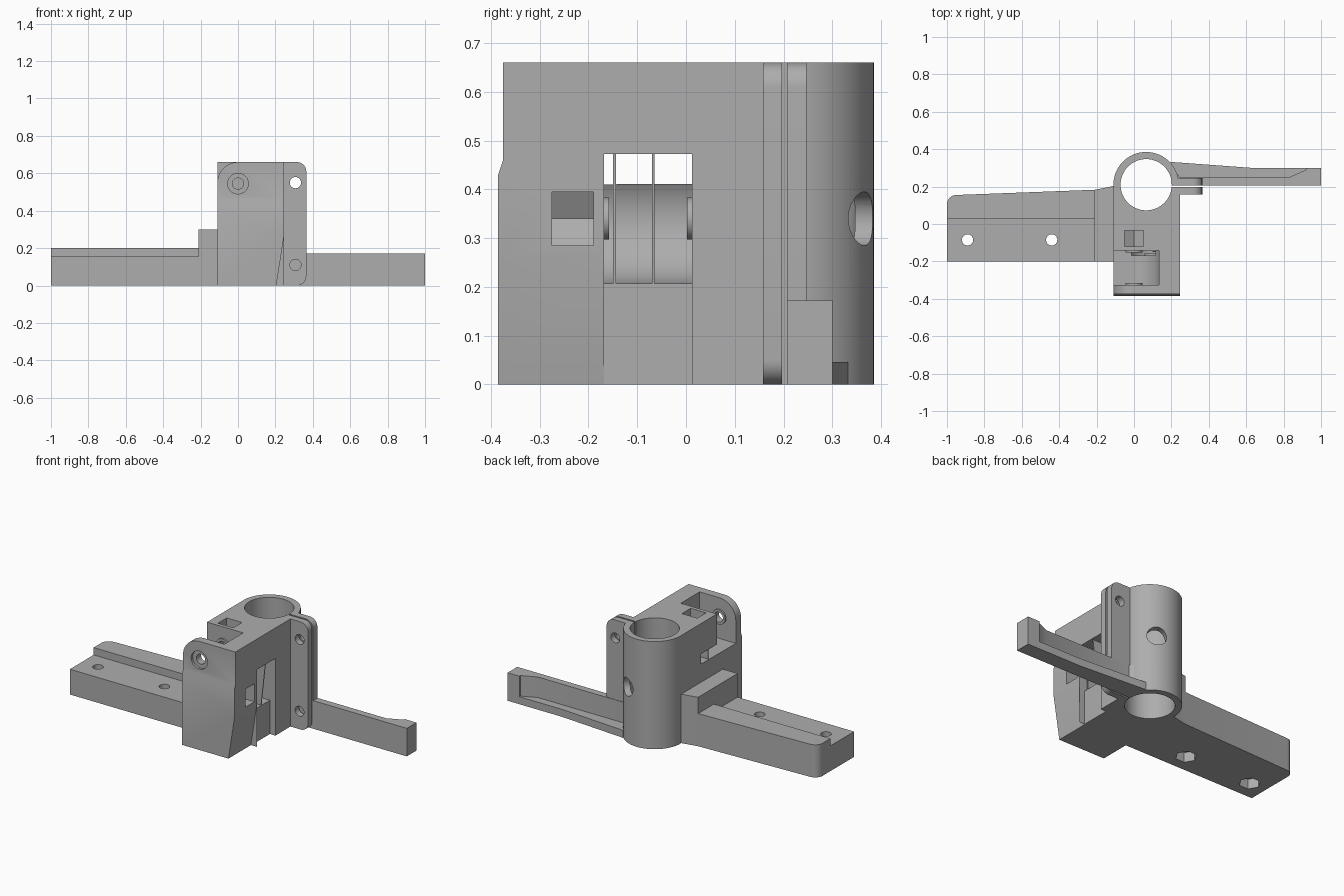
import bpy, bmesh
from math import sin, cos, radians, pi
from mathutils import Matrix, Vector

cube = bpy.data.objects.get("Cube")
if cube:
    bpy.data.objects.remove(cube)

grey = bpy.data.materials.new("light_grey_plastic")
grey.use_nodes = True
GREY = (0.42, 0.42, 0.42, 1)
grey.diffuse_color = GREY
grey.node_tree.nodes["Principled BSDF"].inputs["Base Color"].default_value = GREY


def arc(cx, cy, r, a0, a1, n=10):
    return [(cx + r * cos(radians(a0 + (a1 - a0) * i / n)),
             cy + r * sin(radians(a0 + (a1 - a0) * i / n))) for i in range(n + 1)]


def circle(cx, cy, r, n=48, turn=0):
    return arc(cx, cy, r, turn, turn + 360, n)[:-1]


def rect(a0, a1, b0, b1):
    return [(a0, b0), (a1, b0), (a1, b1), (a0, b1)]


def prism(name, axis, pts, lo, hi):
    """Extrude a 2D outline along an axis."""
    place = {"x": lambda a, b, h: (h, a, b),
             "y": lambda a, b, h: (a, h, b),
             "z": lambda a, b, h: (a, b, h)}[axis]
    bm = bmesh.new()
    face = bm.faces.new([bm.verts.new(place(a, b, lo)) for a, b in pts])
    ext = bmesh.ops.extrude_face_region(bm, geom=[face])
    new = [v for v in ext["geom"] if isinstance(v, bmesh.types.BMVert)]
    bmesh.ops.translate(bm, verts=new, vec=Vector(place(0, 0, hi - lo)))
    bmesh.ops.recalc_face_normals(bm, faces=bm.faces)
    me = bpy.data.meshes.new(name)
    bm.to_mesh(me)
    bm.free()
    me.materials.append(grey)
    ob = bpy.data.objects.new(name, me)
    bpy.context.collection.objects.link(ob)
    return ob


def box(name, x0, x1, y0, y1, z0, z1):
    return prism(name, "z", rect(x0, x1, y0, y1), z0, z1)


def activate(ob):
    bpy.ops.object.select_all(action="DESELECT")
    ob.select_set(True)
    bpy.context.view_layer.objects.active = ob


def combine(ob, others, operation="DIFFERENCE"):
    """Apply booleans one by one and remove the helpers."""
    activate(ob)
    for c in others:
        c.hide_render = True
        mod = ob.modifiers.new("bool", "BOOLEAN")
        mod.operation = operation
        mod.solver = "EXACT"
        mod.object = c
        bpy.ops.object.modifier_apply(modifier=mod.name)
        bpy.data.objects.remove(c)


TOP = 0.66
TX, TY = 0.065, 0.21            # tube centre
PX, PZ = 0.0, 0.545             # lever pivot
BX, BZ = 0.10, 0.34             # idler shaft
SLIT = (0.197, 0.207)

# Main block, with the slightly stepped front face
block = prism("main_block", "x", [(-0.385, 0), (0.197, 0), (0.197, TOP), (-0.375, TOP),
                                  (-0.375, 0.46), (-0.385, 0.43)], -0.11, 0.245)
corner = [(-0.14, 0.70), (0, 0.70)] + arc(0, 0.55, 0.11, 90, 180) + [(-0.14, 0.55)]
combine(block, [
    prism("bore", "z", circle(TX, TY, 0.15), -0.1, 0.8),
    # lever pocket, open to the top and the side
    prism("pocket", "y", [(-0.2, 0.41), (0, 0.41)] + arc(PX, PZ, 0.135, -90, 0, 12)
          + [(0.135, 0.8), (-0.2, 0.8)], -0.325, -0.143),
    prism("round_corner", "y", corner, -0.5, -0.3),
    # idler cavity and its rear slot
    prism("idler_cavity", "y", arc(BX, BZ, 0.133, 90, 270, 20)
          + [(0.4, BZ - 0.133), (0.4, BZ + 0.133)], -0.168, 0.012),
    box("rear_slot", -0.3, 0.15, -0.168, 0.012, 0.411, 0.473),
    box("side_recess", 0.208, 0.4, -0.168, 0.012, -0.1, 0.3),
    prism("side_slope", "y", [(0.205, 0), (0.246, 0.265), (0.4, 0.265), (0.4, -0.1), (0.19, -0.1)],
          -0.5, -0.168),
    # nut slots with pointed ends
    prism("top_nut", "y", [(-0.052, 0.8), (-0.052, 0.515), (0, 0.485), (0.052, 0.515), (0.052, 0.8)],
          -0.12, -0.035),
    prism("side_nut", "y", [(0.4, 0.285), (0.07, 0.285), (0.04, BZ), (0.07, 0.395), (0.4, 0.395)],
          -0.275, -0.19),
    # pivot and shaft holes
    prism("pivot_hole", "y", circle(PX, PZ, 0.03), -0.5, -0.03),
    prism("pivot_counterbore", "y", circle(PX, PZ, 0.055), -0.5, -0.36),
    prism("shaft_hole", "y", circle(BX, BZ, 0.025), -0.28, 0.05),
])

# Raised bearing seats around both holes
for label, cx, cz, r, hole, spans in (
        ("pivot_seat", PX, PZ, 0.045, 0.03, ((-0.326, -0.315), (-0.153, -0.142))),
        ("shaft_seat", BX, BZ, 0.043, 0.025, ((-0.169, -0.158), (0.002, 0.013)))):
    for i, (y0, y1) in enumerate(spans):
        seat = prism(f"{label}_{i + 1}", "y", circle(cx, cz, r), y0, y1)
        combine(seat, [prism("hole", "y", circle(cx, cz, hole), y0 - 0.1, y1 + 0.1)])

# Thin ribs inside the idler cavity
prism("front_rib", "y", rect(0.10, 0.205, 0.205, 0.475), -0.150, -0.144)
prism("middle_rib", "y", [(-0.105, 0.41), (0.0, 0.41), (0.1, 0.205), (0.205, 0.205),
                          (0.235, 0.475), (-0.105, 0.475)], -0.070, -0.065)

# Clamp tube with a slit and a tilted side hole
tube = prism("clamp_tube", "z", circle(TX, TY, 0.175, 96), 0, TOP)
side_hole = prism("side_hole", "y", circle(0, 0, 0.055), 0.06, 0.3)
side_hole.data.transform(Matrix.Translation((TX, TY, 0.34)) @ Matrix.Rotation(radians(-27), 4, "Z"))
combine(tube, [
    prism("bore", "z", circle(TX, TY, 0.137, 96), -0.1, 0.8),
    box("slit", 0.15, 0.4, *SLIT, -0.1, 0.8),
    side_hole,
])

# Pair of clamp flanges with screw holes
outline = [(0.215, 0)] + arc(0.315, 0.05, 0.05, -90, 0) + arc(0.315, TOP - 0.05, 0.05, 0, 90) + [(0.215, TOP)]
for name, y0, y1 in (("front_flange", 0.158, SLIT[0]), ("back_flange", SLIT[1], 0.247)):
    flange = prism(name, "y", outline, y0, y1)
    combine(flange, [prism("screw", "y", circle(0.307, z, 0.03), 0.1, 0.3) for z in (0.11, 0.55)])

# Slim arm: thin wall, low floor and solid end
prism("slim_arm_wall", "z", [(0.215, SLIT[1]), (1, SLIT[1]), (1, 0.30), (0.92, 0.30), (0.92, 0.29),
                             (0.83, 0.25), (0.245, 0.25), (0.20, 0.31), (0.195, 0.28)], 0, 0.172)
prism("slim_arm_floor", "z", [(0.215, SLIT[1]), (0.95, SLIT[1]), (0.95, 0.30), (0.63, 0.30),
                              (0.195, 0.332), (0.19, 0.29)], 0, 0.046)

# Wide mounting arm with a back ridge, screw holes and hexagonal nut seats
arm = prism("mounting_arm", "z", [(-0.10, -0.2), (-0.10, 0.205), (-0.21, 0.183)]
            + arc(-0.95, 0.105, 0.05, 92, 180) + [(-1, -0.2)], 0, 0.2)
cuts = [box("low_shelf", -1.2, -0.21, -0.4, 0.03, 0.155, 0.4)]
for x in (-0.89, -0.44):
    cuts.append(prism("screw", "z", circle(x, -0.085, 0.03), -0.1, 0.3))
    cuts.append(prism("nut", "z", circle(x, -0.085, 0.06, 6), -0.1, 0.06))
combine(arm, cuts)
prism("arm_step", "z", [(-0.21, -0.2), (-0.10, -0.2), (-0.10, 0.205), (-0.21, 0.183)], 0.1, 0.3)

# Smooth round faces, keep hard edges
for ob in bpy.context.scene.objects:
    if ob.type == "MESH" and grey.name in ob.data.materials:
        activate(ob)
        bpy.ops.object.shade_smooth_by_angle(angle=pi / 6)
